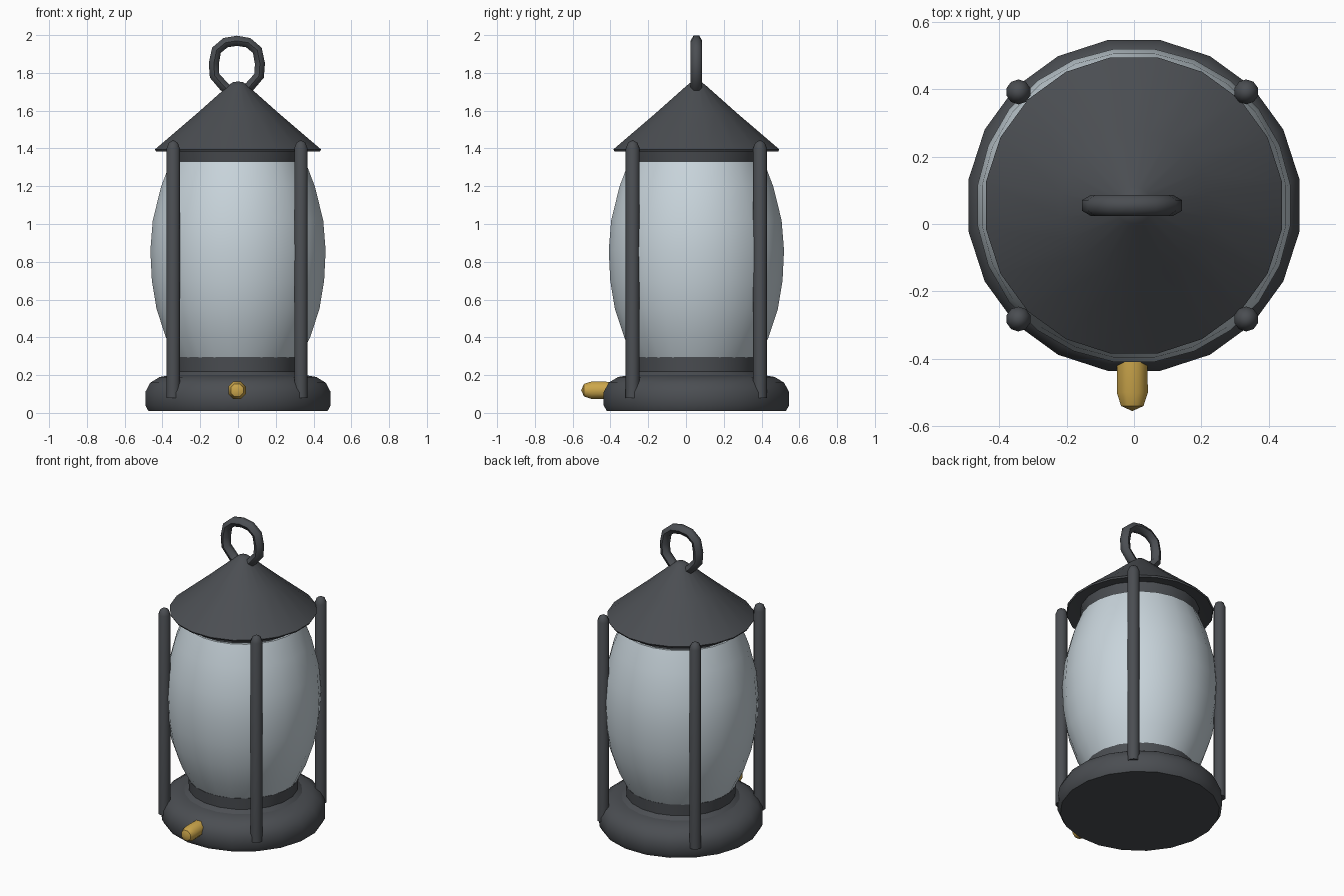
import bpy, math
from mathutils import Matrix, Vector

old = bpy.data.objects.get("Cube")
if old:
    bpy.data.objects.remove(old, do_unlink=True)

CENTRE_Y = 0.055


def material(name, rgb):
    m = bpy.data.materials.new(name)
    m.use_nodes = True
    col = (*rgb, 1)
    m.diffuse_color = col
    m.node_tree.nodes["Principled BSDF"].inputs["Base Color"].default_value = col
    return m


iron = material("dark iron", (0.07, 0.076, 0.085))
glass = material("pale glass", (0.58, 0.66, 0.71))
brass = material("brass", (0.60, 0.38, 0.07))


def finish(obj, mat, angle=45):
    obj.data.materials.append(mat)
    bpy.ops.object.select_all(action="DESELECT")
    obj.select_set(True)
    bpy.context.view_layer.objects.active = obj
    bpy.ops.object.shade_smooth_by_angle(angle=math.radians(angle))


def lathe(name, profile, sides, mat, matrix=None, angle=45):
    """Turn a (radius, height) profile, bottom to top, around its local z axis."""
    verts, faces, rings = [], [], []
    for r, z in profile:
        start = len(verts)
        count = sides if r > 0 else 1
        for i in range(count):
            a = math.tau * (i + 0.5) / sides
            verts.append((r * math.cos(a), r * math.sin(a), z))
        rings.append([start + i % count for i in range(sides)])
    for low, high in zip(rings, rings[1:]):
        for i in range(sides):
            j = (i + 1) % sides
            quad = list(dict.fromkeys((low[i], low[j], high[j], high[i])))
            if len(quad) > 2:
                faces.append(quad)
    mesh = bpy.data.meshes.new(name)
    mesh.from_pydata(verts, [], faces)
    mesh.update()
    obj = bpy.data.objects.new(name, mesh)
    bpy.context.collection.objects.link(obj)
    obj.matrix_world = matrix or Matrix.Translation((0, CENTRE_Y, 0))
    finish(obj, mat, angle)
    return obj


# Rounded base with the collar that holds the glass
lathe("base", [(0, 0.01), (0.48, 0.01), (0.497, 0.04), (0.497, 0.11),
               (0.47, 0.16), (0.42, 0.19), (0.36, 0.2), (0, 0.2)], 20, iron)
lathe("lower_collar", [(0.37, 0.19), (0.33, 0.22), (0.335, 0.295), (0, 0.295)], 20, iron)

# Barrel-shaped glass
lathe("glass_globe", [(0, 0.29), (0.33, 0.29), (0.385, 0.40), (0.435, 0.55),
                      (0.46, 0.7), (0.468, 0.86), (0.455, 1.02),
                      (0.41, 1.2), (0.36, 1.33), (0, 1.33)], 24, glass)

# Conical roof with a thin rim and a collar beneath
lathe("upper_collar", [(0, 1.32), (0.345, 1.32), (0.36, 1.40)], 20, iron)
lathe("roof", [(0, 1.40), (0.35, 1.40), (0.44, 1.385), (0.445, 1.395),
               (0.22, 1.585), (0.055, 1.73), (0.03, 1.75), (0, 1.755)], 20, iron)

# Four corner posts
for sx, side in ((1, "left"), (-1, "right")):
    for sy, end in ((-1, "front"), (1, "back")):
        place = Matrix.Translation((sx * 0.338 - 0.005, CENTRE_Y + sy * 0.337, 0))
        lathe(f"{end}_{side}_post", [(0, 0.08), (0.037, 0.08), (0.037, 1.40),
                                     (0.025, 1.43), (0, 1.445)], 10, iron, place)

# Brass wick knob pointing forward
forward = Vector((0, -1, 0)).to_track_quat("Z", "Y").to_matrix().to_4x4()
lathe("wick_knob", [(0, 0), (0.048, 0), (0.05, 0.11), (0.036, 0.15), (0, 0.165)], 8,
      brass, Matrix.Translation((-0.005, -0.39, 0.12)) @ forward)

# Carrying loop, pinched where it meets the roof
curve = bpy.data.curves.new("carrying_loop", "CURVE")
curve.dimensions = "3D"
curve.bevel_depth = 0.031
curve.bevel_resolution = 1
spline = curve.splines.new("POLY")
half = [(0.035, 1.70), (0.07, 1.73), (0.118, 1.785), (0.122, 1.85),
        (0.108, 1.92), (0.06, 1.96)]
path = half + [(0, 1.97)] + [(-x, z) for x, z in reversed(half)]
spline.points.add(len(path) - 1)
for p, (x, z) in zip(spline.points, path):
    p.co = (x - 0.006, CENTRE_Y, z, 1)
spline.use_cyclic_u = True
loop = bpy.data.objects.new("carrying_loop", curve)
bpy.context.collection.objects.link(loop)
bpy.ops.object.select_all(action="DESELECT")
loop.select_set(True)
bpy.context.view_layer.objects.active = loop
bpy.ops.object.convert(target="MESH")
finish(bpy.context.object, iron, 60)
